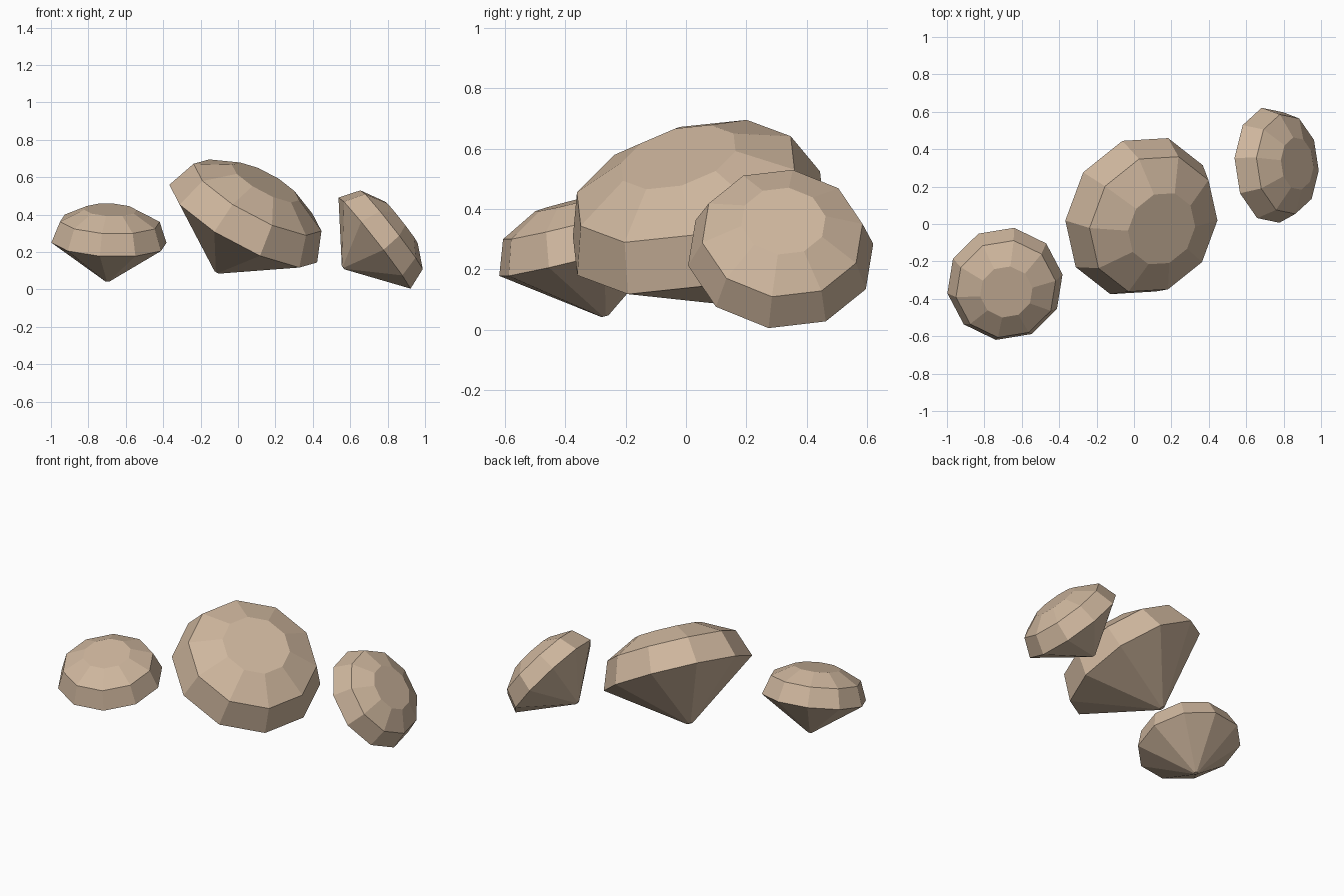
import bpy, bmesh, math
from mathutils import Vector

if "Cube" in bpy.data.objects:
    bpy.data.objects.remove(bpy.data.objects["Cube"])

stone = bpy.data.materials.new("warm_beige")
stone.diffuse_color = (0.62, 0.47, 0.34, 1)
stone.use_nodes = True
stone.node_tree.nodes["Principled BSDF"].inputs["Base Color"].default_value = stone.diffuse_color

SIDES = 10
# Cut profile (radius, height along the axis) relative to the girdle radius:
# culet, lower girdle, upper girdle, table
PROFILE = [(0.04, -0.68), (1.0, 0.0), (0.865, 0.37), (0.455, 0.58)]


def gem(name, center, axis, corner, radius):
    """Ten-sided cut gem; center is the lower girdle, corner points to one girdle corner."""
    n = Vector(axis).normalized()
    u = Vector(corner)
    u = (u - n * u.dot(n)).normalized()
    v = n.cross(u)
    c = Vector(center)
    bm = bmesh.new()
    rings = []
    for r, h in PROFILE:
        ring = []
        for i in range(SIDES):
            a = 2 * math.pi * i / SIDES
            ring.append(bm.verts.new(
                c + radius * (n * h + (u * math.cos(a) + v * math.sin(a)) * r)))
        rings.append(ring)
    # facets between neighbouring rings
    for low, high in zip(rings, rings[1:]):
        for i in range(SIDES):
            j = (i + 1) % SIDES
            bm.faces.new((low[i], low[j], high[j], high[i]))
    # flat table and tiny culet
    bm.faces.new(rings[-1])
    bm.faces.new(rings[0][::-1])
    mesh = bpy.data.meshes.new(name)
    bm.to_mesh(mesh)
    bm.free()
    mesh.materials.append(stone)
    obj = bpy.data.objects.new(name, mesh)
    bpy.context.collection.objects.link(obj)
    return obj


# Three gems lying at different tilts
gem("left_gem", (-0.69, -0.32, 0.25), (0.04, -0.24, 0.97), (0.305, 0.05, 0.0), 0.312)
gem("middle_gem", (0.028, 0.042, 0.352), (0.461, -0.26, 0.848), (-0.337, -0.02, 0.177), 0.447)
gem("right_gem", (0.73, 0.314, 0.248), (0.787, 0.05, 0.615), (-0.195, 0.04, 0.2425), 0.313)
